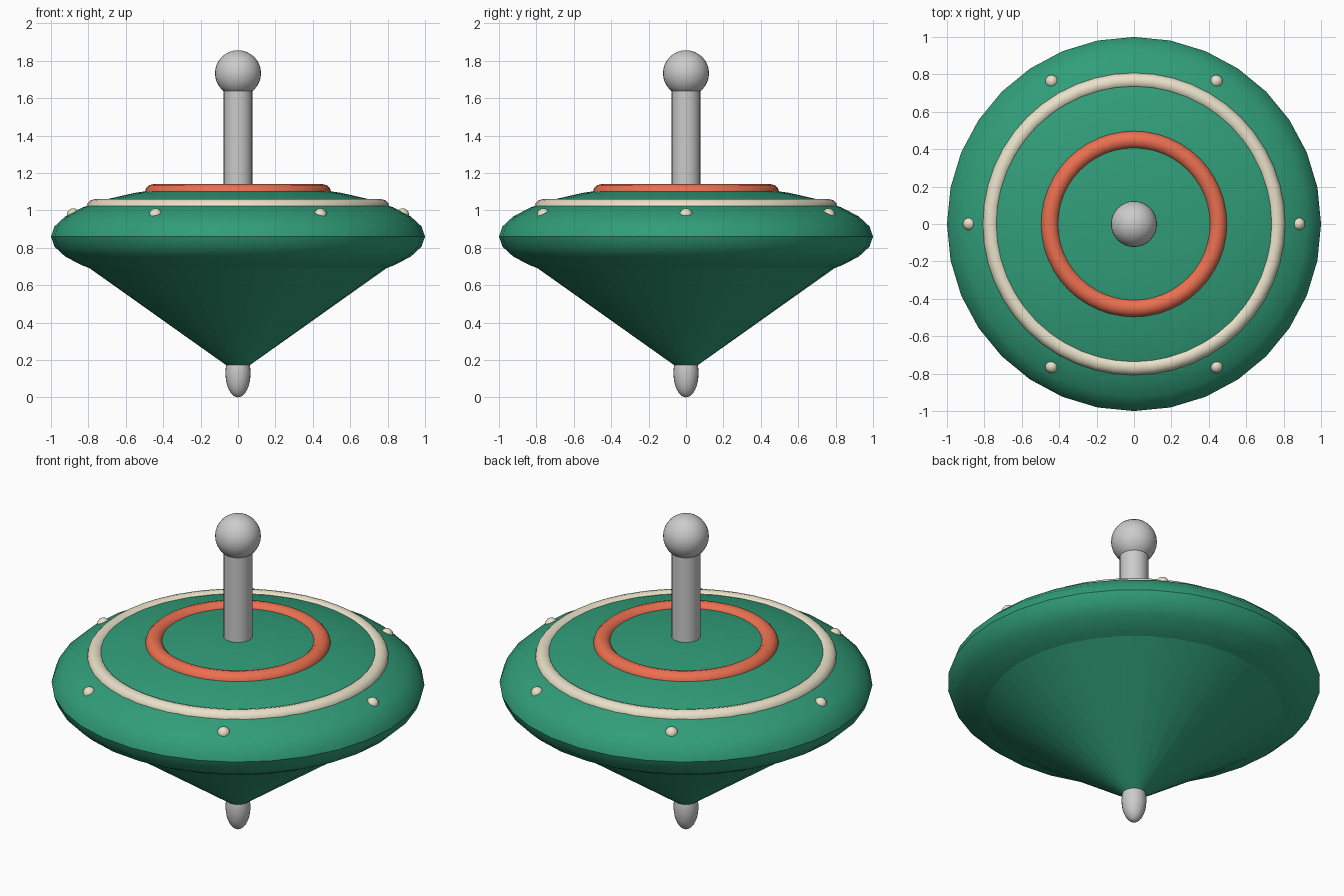
import bpy
from math import sin, cos, pi, radians, sqrt

if "Cube" in bpy.data.objects:
    bpy.data.objects.remove(bpy.data.objects["Cube"])


def material(name, rgb):
    m = bpy.data.materials.new(name)
    m.diffuse_color = (*rgb, 1)
    m.use_nodes = True
    m.node_tree.nodes["Principled BSDF"].inputs["Base Color"].default_value = m.diffuse_color
    return m


green = material("green", (0.03, 0.34, 0.19))
red = material("coral", (0.83, 0.16, 0.08))
cream = material("cream", (0.82, 0.75, 0.58))


def finish(name, mat=None, scale=(1, 1, 1)):
    ob = bpy.context.object
    ob.name = name
    ob.scale = scale
    bpy.ops.object.transform_apply(location=False, rotation=False, scale=True)
    bpy.ops.object.shade_smooth_by_angle(angle=radians(35))
    if mat:
        ob.data.materials.append(mat)
    return ob


def ball(name, loc, scale, mat=None, seg=32, rings=16):
    bpy.ops.mesh.primitive_uv_sphere_add(segments=seg, ring_count=rings, radius=1, location=loc)
    return finish(name, mat, scale)


def ring(name, z, major, minor, mat):
    bpy.ops.mesh.primitive_torus_add(location=(0, 0, z), major_radius=major, minor_radius=minor,
                                     major_segments=48, minor_segments=12)
    return finish(name, mat)


# Flattened body and the cone beneath it
BODY_Z, BODY_H = 0.86, 0.28
ball("body", (0, 0, BODY_Z), (1, 1, BODY_H), green)
bpy.ops.mesh.primitive_cone_add(vertices=32, radius1=0.06, radius2=0.80, depth=0.525,
                                location=(0, 0, 0.4325))
finish("lower_cone", green)

# Spinning tip, stem and knob
ball("tip", (0, 0, 0.13), (0.067, 0.067, 0.13), seg=24)
bpy.ops.mesh.primitive_cylinder_add(vertices=24, radius=0.077, depth=0.65, location=(0, 0, 1.375))
finish("stem")
ball("knob", (0, 0, 1.733), (0.123, 0.123, 0.123))

# Painted rings on the upper surface
ring("inner_ring", 1.092, 0.45, 0.049, red)
ring("outer_ring", 1.015, 0.765, 0.045, cream)

# Six studs half sunk around the rim
STUD_R = 0.88
stud_z = BODY_Z + BODY_H * sqrt(1 - STUD_R ** 2) - 0.017
for i in range(6):
    a = i * pi / 3
    ball(f"stud_{i + 1}", (STUD_R * cos(a), STUD_R * sin(a), stud_z),
         (0.035, 0.035, 0.035), cream, 16, 8)
